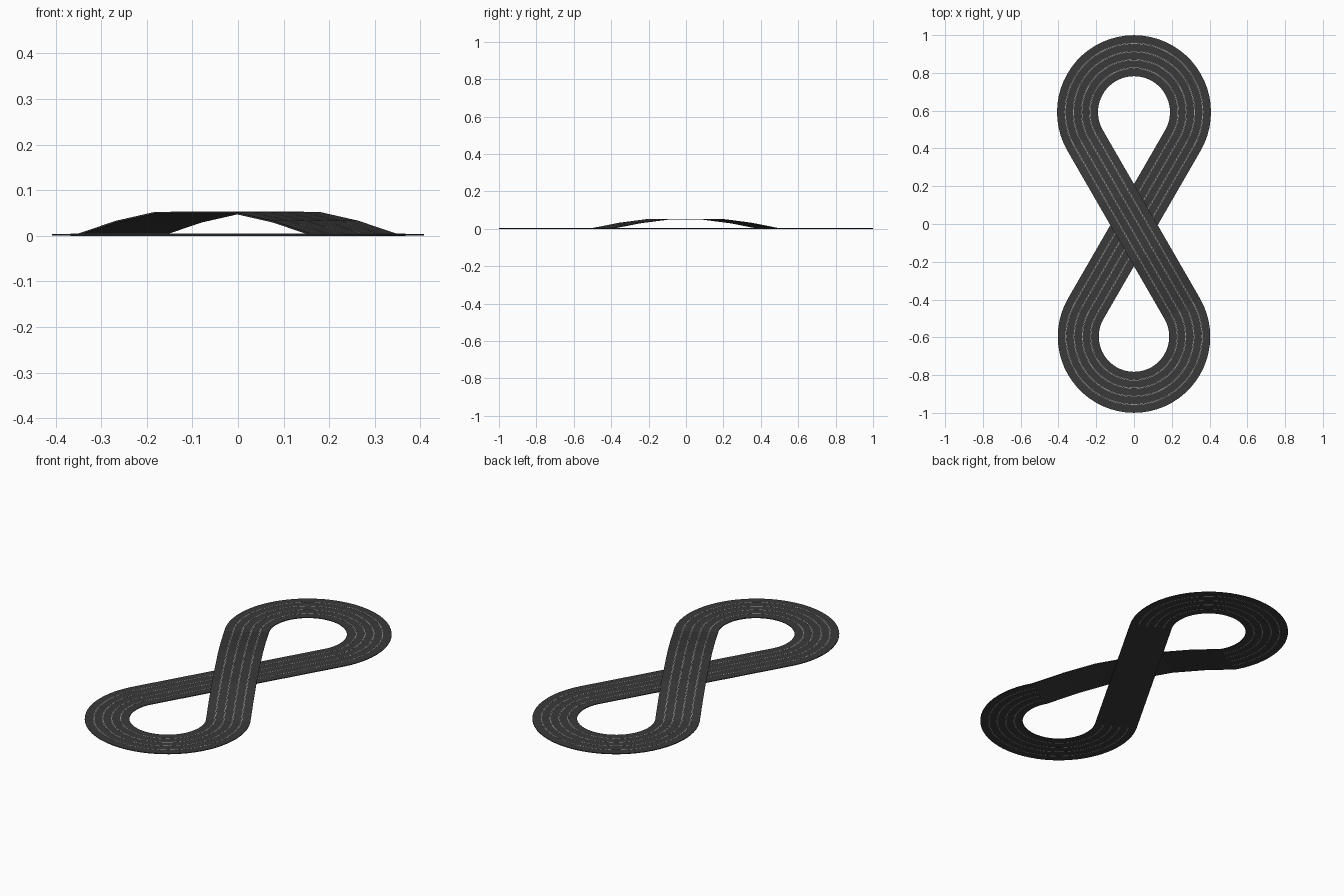
import bpy, bmesh, math
from mathutils import Vector

if "Cube" in bpy.data.objects:
    bpy.data.objects.remove(bpy.data.objects["Cube"])

HALF = 0.1085           # half of the track width
THICK = 0.0042          # deck thickness
CROSS_Y = -0.006        # where the two straights cross
TOP_D, LOW_D = 0.598, 0.59   # crossing to each loop centre
LANES = [HALF * f for f in (-0.6, -0.2, 0.2, 0.6)]


def material(name, r, g, b):
    m = bpy.data.materials.new(name)
    m.diffuse_color = (r, g, b, 1)
    m.use_nodes = True
    m.node_tree.nodes["Principled BSDF"].inputs["Base Color"].default_value = m.diffuse_color
    return m


asphalt = material("dark grey track", 0.042, 0.042, 0.042)
metal = material("light grey rail", 0.42, 0.42, 0.42)
black = material("black slot", 0.01, 0.01, 0.01)


def sweep(bm, path, a, b, z0, z1):
    """Sweep a flat rectangle (sideways a..b, height z0..z1) along the path."""
    rings = []
    for p, n in path:
        rings.append([bm.verts.new(p + n * o + Vector((0, 0, z)))
                      for o, z in ((a, z0), (b, z0), (b, z1), (a, z1))])
    for r, s in zip(rings, rings[1:]):
        for i in range(4):
            j = (i + 1) % 4
            bm.faces.new((r[i], r[j], s[j], s[i]))
    bm.faces.new(rings[0])
    bm.faces.new(rings[-1])


def build(name, mat, path, strips):
    bm = bmesh.new()
    for s in strips:
        sweep(bm, path, *s)
    bmesh.ops.recalc_face_normals(bm, faces=bm.faces)
    me = bpy.data.meshes.new(name)
    bm.to_mesh(me)
    bm.free()
    me.materials.append(mat)
    bpy.context.collection.objects.link(bpy.data.objects.new(name, me))


def track(name, path, through):
    """One track section: deck, paired rails, and the slot between them."""
    low = 0.0 if through else THICK - 0.001
    build(name + "_deck", asphalt, path, [(-HALF, HALF, 0.0004, THICK)])
    build(name + "_rails", metal, path,
          [(c + s - 0.0009, c + s + 0.0009, low, THICK + 0.0005)
           for c in LANES for s in (-0.0019, 0.0019)])
    build(name + "_slots", black, path,
          [(c - 0.001, c + 0.001, low, THICK + 0.0002) for c in LANES])


def loop_path(cy, radius, start, n=40):
    pts = []
    for i in range(n + 1):
        a = math.radians(start + 240 * i / n)
        d = Vector((math.cos(a), math.sin(a), 0))
        pts.append((Vector((0, cy, 0)) + d * radius, d))
    return pts


def straight_path(side, heights):
    """Straight from the upper loop on the given side to the lower loop."""
    d = Vector((side * 0.5, math.cos(math.radians(30)), 0))
    n = Vector((d.y, -d.x, 0))
    t0, t1 = TOP_D * d.y, -LOW_D * d.y
    k = len(heights) - 1
    return [(Vector((0, CROSS_Y, h)) + d * (t0 + (t1 - t0) * i / k), n)
            for i, h in enumerate(heights)]


# end loops
track("upper_loop", loop_path(CROSS_Y + TOP_D, TOP_D / 2, -30), True)
track("lower_loop", loop_path(CROSS_Y - LOW_D, LOW_D / 2, 150), True)

# flat straight underneath and raised bridge above it
track("ground_straight", straight_path(1, [0, 0]), False)
track("bridge", straight_path(-1, [0, 0.029, 0.0485, 0.0485, 0.0485, 0.029, 0]), False)
